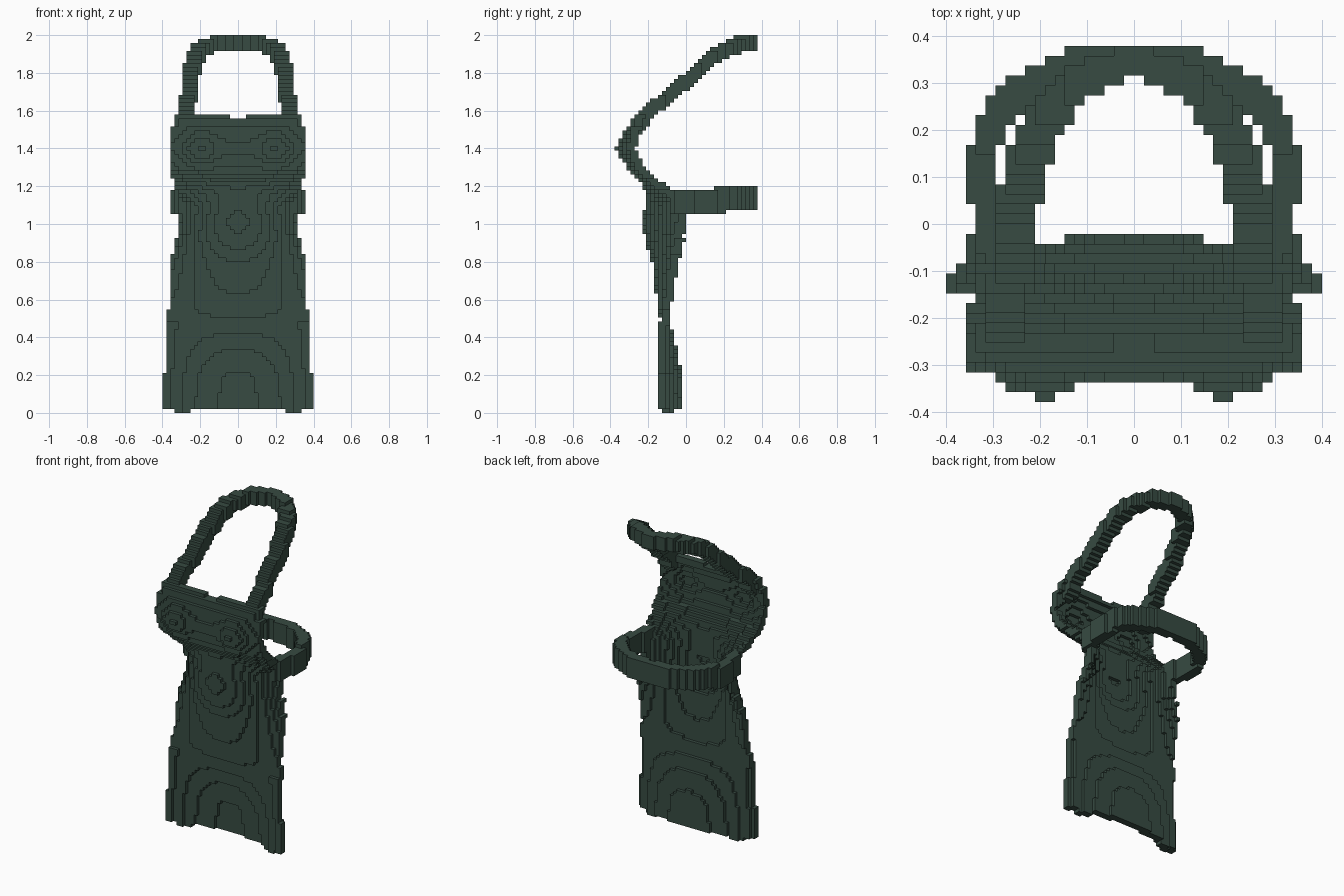
import bpy, bmesh, math
from mathutils import Vector

cube = bpy.data.objects.get("Cube")
if cube:
    bpy.data.objects.remove(cube, do_unlink=True)

V = 2 / 95                      # edge length of one block
NX, NY, NZ = 19, 18, 95         # half counts in x and y, full count in z

mat = bpy.data.materials.new("dark green cloth")
mat.use_nodes = True
GREEN = (0.038, 0.070, 0.054, 1)
mat.diffuse_color = GREEN
bsdf = mat.node_tree.nodes["Principled BSDF"]
bsdf.inputs["Base Color"].default_value = GREEN
bsdf.inputs["Roughness"].default_value = 0.9

# Cloth profile: height, half width, y at the centre, y at the side edges
PROFILE = [
    (0.00, 0.400, -0.043, -0.128), (0.20, 0.390, -0.048, -0.128),
    (0.35, 0.385, -0.072, -0.125), (0.47, 0.375, -0.105, -0.118),
    (0.60, 0.365, -0.132, -0.090), (0.80, 0.355, -0.155, -0.060),
    (0.93, 0.325, -0.195, -0.030), (1.02, 0.310, -0.205, -0.015),
    (1.10, 0.305, -0.195, -0.020), (1.17, 0.325, -0.190, -0.090),
    (1.22, 0.345, -0.210, -0.155), (1.30, 0.355, -0.280, -0.250),
    (1.40, 0.355, -0.310, -0.285), (1.50, 0.350, -0.290, -0.265),
    (1.58, 0.330, -0.250, -0.235)]


def profile_at(z):
    for a, b in zip(PROFILE, PROFILE[1:]):
        if z <= b[0]:
            t = (z - a[0]) / (b[0] - a[0])
            return [p + (q - p) * t for p, q in zip(a, b)]
    return list(PROFILE[-1])


def cloth_y(x, z):
    _, w, centre, edge = profile_at(z)
    y = centre + (edge - centre) * min(1, abs(x) / w) ** 2
    # Two rounded fullnesses on the bib
    bump = math.exp(-((abs(x) - 0.2) / 0.08) ** 2 - ((z - 1.4) / 0.09) ** 2)
    return y - 0.046 * bump


def sheet(z0, z1, thickness=0.046):
    """Blocks that fill the cloth between two heights."""
    cells = set()
    for k in range(NZ):
        z = (k + 0.5) * V
        if not z0 <= z < z1:
            continue
        for i in range(-NX, NX):
            x = (i + 0.5) * V
            if abs(x) > profile_at(z)[1]:
                continue
            if k == 0 and not 0.25 < abs(x) < 0.34:   # ragged hem
                continue
            if z > 1.555 and abs(x) < 0.05:           # dip in the bib's top
                continue
            y = cloth_y(x, z)
            sx = (cloth_y(x + V, z) - cloth_y(x - V, z)) / (2 * V)
            sz = (cloth_y(x, z + V) - cloth_y(x, z - V)) / (2 * V)
            half = thickness / 2 * math.sqrt(1 + sx * sx + sz * sz)
            for j in range(-NY, NY):
                if abs((j + 0.5) * V - y) <= half:
                    cells.add((i, j, k))
    return cells


def strap(path):
    """Blocks along a path of (point, half size), mirrored to both sides."""
    cells = set()
    for (p, hp), (q, hq) in zip(path, path[1:]):
        for s in range(25):
            c = Vector(p).lerp(Vector(q), s / 24)
            h = Vector(hp).lerp(Vector(hq), s / 24)
            lo = [math.ceil((c[a] - h[a]) / V - 0.5) for a in range(3)]
            hi = [math.floor((c[a] + h[a]) / V - 0.5) for a in range(3)]
            for i in range(lo[0], hi[0] + 1):
                for j in range(lo[1], hi[1] + 1):
                    for k in range(max(0, lo[2]), min(NZ - 1, hi[2]) + 1):
                        cells.update({(i, j, k), (-1 - i, j, k)})
    return cells


neck_path = [
    ((0.285, -0.275, 1.50), (0.040, 0.030, 0.030)),
    ((0.270, -0.195, 1.59), (0.040, 0.028, 0.030)),
    ((0.258, -0.050, 1.71), (0.042, 0.026, 0.030)),
    ((0.245, 0.050, 1.805), (0.042, 0.026, 0.030)),
    ((0.232, 0.120, 1.87), (0.040, 0.026, 0.032)),
    ((0.200, 0.200, 1.92), (0.038, 0.028, 0.036)),
    ((0.150, 0.270, 1.945), (0.030, 0.030, 0.040)),
    ((0.080, 0.325, 1.955), (0.020, 0.030, 0.042)),
    ((0.000, 0.348, 1.955), (0.020, 0.030, 0.042))]

waist_path = [
    ((0.290, -0.070, 1.110), (0.024, 0.024, 0.058)),
    ((0.315, 0.010, 1.112), (0.024, 0.024, 0.062)),
    ((0.329, 0.090, 1.117), (0.024, 0.024, 0.062)),
    ((0.322, 0.170, 1.125), (0.024, 0.024, 0.064)),
    ((0.285, 0.245, 1.132), (0.024, 0.024, 0.064)),
    ((0.210, 0.310, 1.135), (0.024, 0.024, 0.064)),
    ((0.110, 0.347, 1.135), (0.024, 0.024, 0.064)),
    ((0.000, 0.352, 1.135), (0.024, 0.024, 0.064))]

# Each part owns the blocks that no earlier part has taken
parts, taken = {}, set()
for name, cells in (("skirt", sheet(0, 1.1)), ("bib", sheet(1.1, 1.575)),
                    ("neck_strap", strap(neck_path)),
                    ("waist_strap", strap(waist_path))):
    parts[name] = cells - taken
    taken |= cells


def build_blocks(name, cells):
    """Mesh of the block sides that face open air."""
    bm = bmesh.new()
    verts = {}

    def vert(c):
        if c not in verts:
            verts[c] = bm.verts.new([n * V for n in c])
        return verts[c]

    for cell in sorted(cells):
        for axis in range(3):
            u, w = (axis + 1) % 3, (axis + 2) % 3
            for side in (0, 1):
                near = list(cell)
                near[axis] += 2 * side - 1
                if tuple(near) in taken:
                    continue
                ring = []
                for du, dw in ((0, 0), (1, 0), (1, 1), (0, 1)):
                    c = list(cell)
                    c[axis] += side
                    c[u] += du
                    c[w] += dw
                    ring.append(vert(tuple(c)))
                bm.faces.new(ring if side else ring[::-1])
    mesh = bpy.data.meshes.new(name)
    bm.to_mesh(mesh)
    bm.free()
    mesh.materials.append(mat)
    bpy.context.collection.objects.link(bpy.data.objects.new(name, mesh))


for name, cells in parts.items():
    build_blocks(name, cells)
